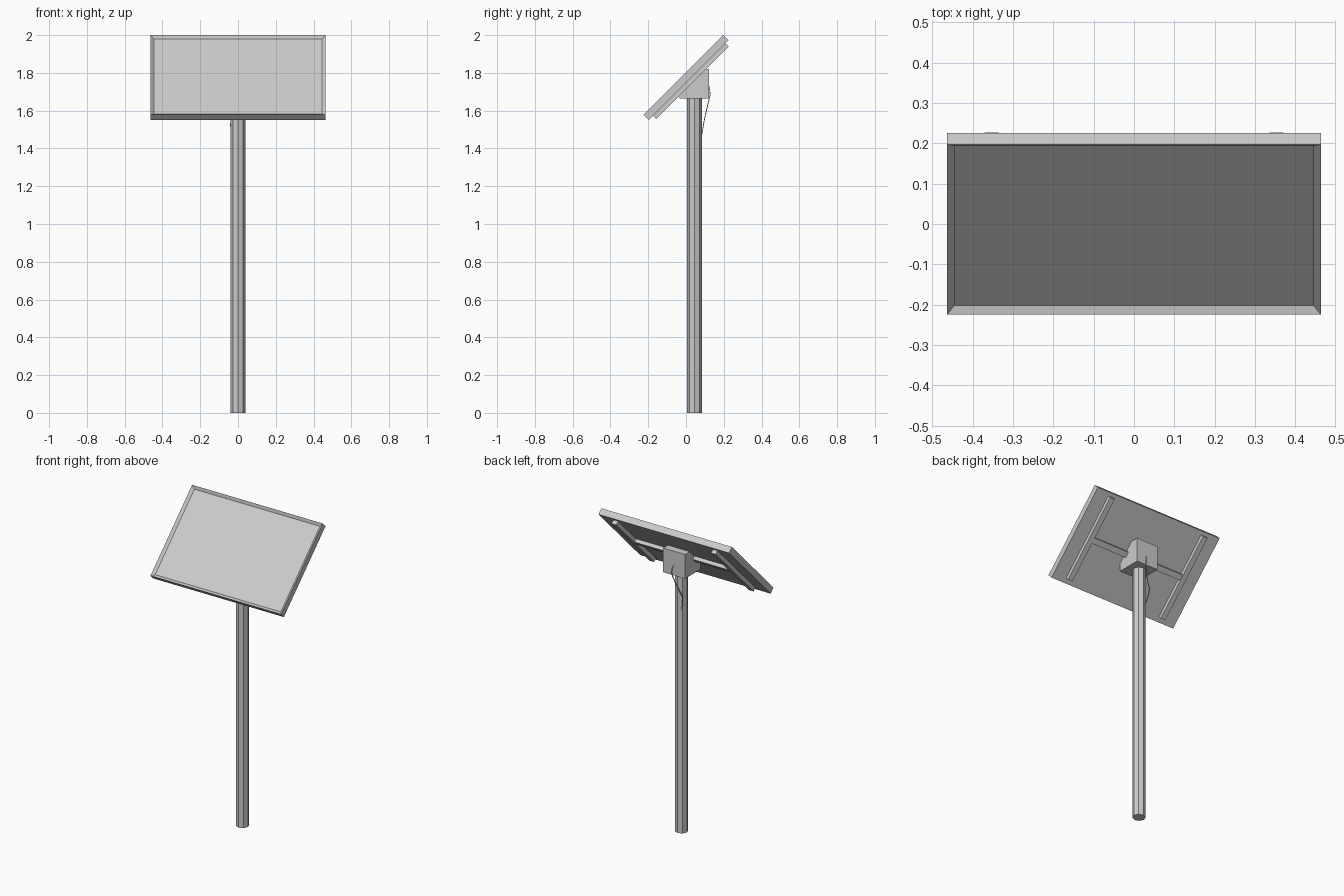
import bpy, bmesh, math
from mathutils import Matrix, Vector

if "Cube" in bpy.data.objects:
    bpy.data.objects.remove(bpy.data.objects["Cube"])

# Panel space: x along width, y up the slope, z out of the front face
TILT = Matrix.Translation((0, -0.014, 1.79)) @ Matrix.Rotation(math.radians(45), 4, 'X')


def add_object(name, bm):
    bmesh.ops.recalc_face_normals(bm, faces=bm.faces)
    me = bpy.data.meshes.new(name)
    bm.to_mesh(me)
    bm.free()
    ob = bpy.data.objects.new(name, me)
    bpy.context.collection.objects.link(ob)
    return ob


def box_bm(lo, hi):
    lo, hi = Vector(lo), Vector(hi)
    bm = bmesh.new()
    bmesh.ops.create_cube(bm, size=1, matrix=Matrix.Translation((lo + hi) / 2)
                          @ Matrix.Diagonal((*(hi - lo), 1)))
    return bm


def tilted_box(name, lo, hi):
    ob = add_object(name, box_bm(lo, hi))
    ob.matrix_world = TILT
    return ob


# Solar panel with a raised frame around the recessed face
bm = box_bm((-0.463, -0.298, -0.04), (0.463, 0.298, 0))
bm.normal_update()
front = max(bm.faces, key=lambda f: f.normal.z)
bmesh.ops.inset_region(bm, faces=[front], thickness=0.025)
bmesh.ops.translate(bm, verts=front.verts, vec=(0, 0, -0.014))
panel = add_object("solar_panel", bm)
panel.matrix_world = TILT

# Support rails and crossbar on the back
for side, x in (("left", -0.353), ("right", 0.353)):
    tilted_box(side + "_rail", (x - 0.017, -0.267, -0.065), (x + 0.017, 0.275, -0.04))
tilted_box("crossbar", (-0.336, -0.018, -0.062), (0.336, 0.018, -0.04))

# Mounting box, cut along the slope of the panel
profile = [(-0.035, 1.665), (0.121, 1.665), (0.121, 1.82), (0.07, 1.82), (-0.035, 1.715)]
bm = bmesh.new()
face = bm.faces.new([bm.verts.new((-0.078, y, z)) for y, z in profile])
ext = bmesh.ops.extrude_face_region(bm, geom=[face])
bmesh.ops.translate(bm, vec=(0.156, 0, 0),
                    verts=[v for v in ext["geom"] if isinstance(v, bmesh.types.BMVert)])
add_object("mounting_box", bm)

# Eight-sided pole
bm = bmesh.new()
bmesh.ops.create_cone(bm, cap_ends=True, segments=8, radius1=0.039, radius2=0.039,
                      depth=1.67, matrix=Matrix.Translation((0, 0.045, 0.835)))
add_object("pole", bm)

# Loose cable from the box down to the pole
path = [(0, 0.115, 1.745), (0.008, 0.124, 1.72), (0.013, 0.128, 1.687), (0.01, 0.121, 1.655),
        (-0.018, 0.102, 1.575), (-0.04, 0.093, 1.53), (-0.036, 0.086, 1.485), (-0.022, 0.074, 1.43)]
cu = bpy.data.curves.new("cable", 'CURVE')
cu.dimensions = '3D'
cu.bevel_depth = 0.003
cu.bevel_resolution = 0
sp = cu.splines.new('POLY')
sp.points.add(len(path) - 1)
for p, co in zip(sp.points, path):
    p.co = (*co, 1)
bpy.context.collection.objects.link(bpy.data.objects.new("cable", cu))
